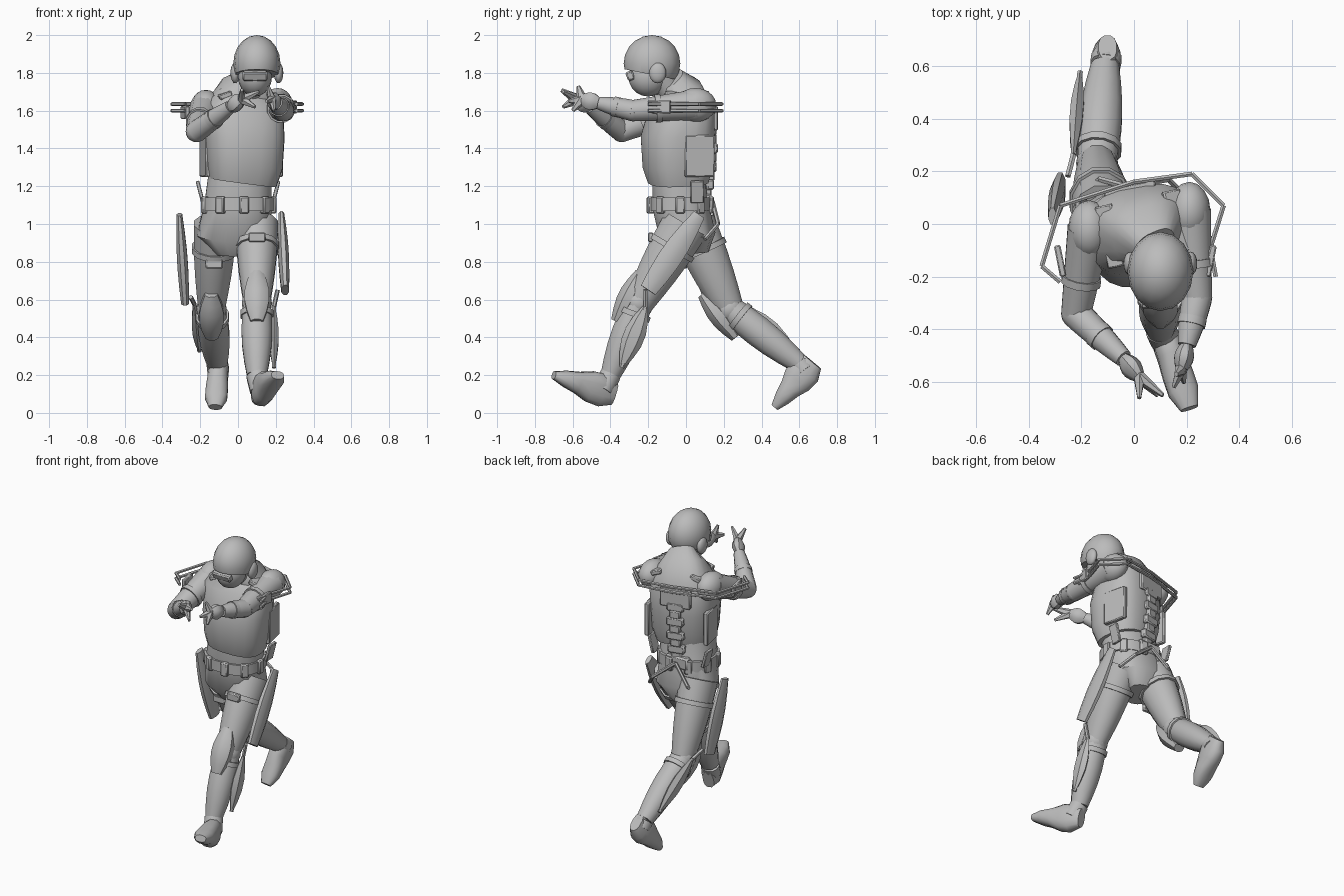
import bpy, bmesh, math
from mathutils import Vector, Matrix

default_cube = bpy.data.objects.get("Cube")
if default_cube:
    bpy.data.objects.remove(default_cube, do_unlink=True)

grey = bpy.data.materials.new("plain_grey")
grey.use_nodes = True
grey.diffuse_color = (.5, .5, .5, 1)
grey.node_tree.nodes["Principled BSDF"].inputs["Base Color"].default_value = grey.diffuse_color

SIDEWAYS = Vector((1, 0, 0))
UPWARD = Vector((0, 0, 1))


def finish(name, bm):
    """Turn a bmesh into a smooth object that keeps sharp edges."""
    bmesh.ops.recalc_face_normals(bm, faces=bm.faces[:])
    mesh = bpy.data.meshes.new(name)
    bm.to_mesh(mesh)
    bm.free()
    mesh.materials.append(grey)
    mesh.shade_smooth()
    mesh.set_sharp_from_angle(angle=math.radians(40))
    result = bpy.data.objects.new(name, mesh)
    bpy.context.collection.objects.link(result)
    return result


def signed_power(value, exponent):
    return math.copysign(abs(value) ** exponent, value)


def loft(name, stations, sides=12, squareness=1):
    """Skin rings along a path; a station is (centre, half width, half depth)."""
    bm = bmesh.new()
    centres = [Vector(centre) for centre, width, depth in stations]
    rings = []
    for index, (centre, width, depth) in enumerate(stations):
        before = centres[max(index - 1, 0)]
        after = centres[min(index + 1, len(centres) - 1)]
        along = (after - before).normalized()
        across = (SIDEWAYS - along * along.x).normalized()
        outward = along.cross(across)
        ring = []
        for corner in range(sides):
            angle = math.tau * (corner + .5) / sides
            ring.append(bm.verts.new(
                centres[index] + across * width * signed_power(math.cos(angle), squareness)
                + outward * depth * signed_power(math.sin(angle), squareness)))
        rings.append(ring)
    for lower, upper in zip(rings, rings[1:]):
        for corner in range(sides):
            following = (corner + 1) % sides
            bm.faces.new((lower[corner], lower[following], upper[following], upper[corner]))
    bm.faces.new(rings[0])
    bm.faces.new(rings[-1])
    return finish(name, bm)


def limb(name, start, end, start_radius, end_radius, bulge=0, flatness=1, sides=12):
    """Tapered, swelling tube between two points."""
    start, end = Vector(start), Vector(end)
    stations = []
    steps = 5
    for step in range(steps + 1):
        t = step / steps
        radius = start_radius + (end_radius - start_radius) * t + bulge * math.sin(math.pi * t)
        stations.append((start.lerp(end, t), radius * flatness, radius))
    loft(name, stations, sides)


def strap(name, start, end, position, radius, flatness=1):
    """Narrow band around a limb at a fraction of its length."""
    centre = start.lerp(end, position)
    half = (end - start).normalized() * .015
    limb(name, centre - half, centre + half, radius, radius, 0, flatness)


def rod(name, points, radius=.012):
    """Thin jointed strut."""
    bm = bmesh.new()
    points = [Vector(point) for point in points]
    for start, end in zip(points, points[1:]):
        span = end - start
        turn = span.to_track_quat("Z", "Y").to_matrix().to_4x4()
        bmesh.ops.create_cone(bm, cap_ends=True, segments=6, radius1=radius, radius2=radius,
                              depth=span.length, matrix=Matrix.Translation((start + end) / 2) @ turn)
    finish(name, bm)


def box(name, position, size, rotation=(0, 0, 0)):
    bm = bmesh.new()
    bmesh.ops.create_cube(bm, size=1)
    bmesh.ops.scale(bm, vec=size, verts=bm.verts[:])
    bmesh.ops.bevel(bm, geom=bm.edges[:], offset=min(size) / 5, segments=1, affect="EDGES")
    result = finish(name, bm)
    result.location, result.rotation_euler = position, rotation
    return result


def twist(part):
    """Turn an upper body part with the shoulders."""
    pivot = Matrix.Translation((.03, -.03, 0))
    part.matrix_basis = pivot @ Matrix.Rotation(.22, 4, "Z") @ pivot.inverted() @ part.matrix_basis


def ball(name, position, size, trim_normal=None):
    """Ellipsoid, optionally trimmed just below its middle."""
    bm = bmesh.new()
    bmesh.ops.create_uvsphere(bm, u_segments=16, v_segments=10, radius=1)
    bmesh.ops.scale(bm, vec=size, verts=bm.verts[:])
    if trim_normal:
        everything = bm.verts[:] + bm.edges[:] + bm.faces[:]
        bmesh.ops.bisect_plane(bm, geom=everything, plane_co=UPWARD * -.06,
                               plane_no=trim_normal, clear_inner=True)
        bmesh.ops.holes_fill(bm, edges=bm.edges[:])
    finish(name, bm).location = position


def leg(label, outward, hip, knee, ankle, heel, toe):
    """Thigh, shin, boot and the armour that follows them."""
    hip, knee, ankle, heel, toe = map(Vector, (hip, knee, ankle, heel, toe))
    down = (ankle - hip).normalized()
    front = down.cross(SIDEWAYS)
    out = SIDEWAYS * outward
    limb(label + "_thigh", hip, knee, .13, .08, .01, .9)
    ball(label + "_knee", knee, (.08, .08, .08))
    limb(label + "_shin", knee, ankle, .075, .055, .018)
    # Boot: shaft, then a sole that thins toward the toe
    limb(label + "_boot_shaft", ankle, heel.lerp(toe, .2), .058, .06)
    widths, depths = (.035, .055, .055, .06, .06, .035), (.06, .09, .085, .06, .045, .022)
    loft(label + "_boot", [(heel.lerp(toe, index / 5), width, depth)
                           for index, (width, depth) in enumerate(zip(widths, depths))], 12, .8)
    pad = knee + front * .065
    limb(label + "_knee_pad", pad - down * .15, pad + down * .14, .03, .03, .03, 1.2, 8)
    strap(label + "_thigh_strap", hip, knee, .3, .135, .9)
    strap(label + "_knee_strap", knee, ankle, .15, .09)
    box(label + "_thigh_buckle", hip.lerp(knee, .3) + front * .125, (.09, .03, .05))
    # Calf plate with its strut
    plate_top = knee + out * .09 - front * .04
    plate_end = plate_top + (ankle - knee) * .85
    limb(label + "_calf_plate", plate_top, plate_end, .015, .012, .045, .5, 6)
    rod(label + "_calf_strut", [knee + out * .11 - down * .08, plate_top, plate_end])


def arm(label, shoulder, elbow, wrist, palm, fingertips):
    """Upper arm, forearm, cuffs and a hand with spread fingers."""
    shoulder, elbow, wrist, palm = map(Vector, (shoulder, elbow, wrist, palm))
    ball(label + "_shoulder", shoulder, (.08, .11, .09))
    limb(label + "_upper_arm", shoulder, elbow, .085, .058)
    ball(label + "_elbow", elbow, (.057, .057, .057))
    limb(label + "_forearm", elbow, wrist, .058, .035, .005)
    strap(label + "_upper_cuff", shoulder, elbow, .6, .077)
    strap(label + "_lower_cuff", elbow, wrist, .5, .055)
    limb(label + "_palm", wrist, palm, .03, .03, .02, .8, 8)
    for tip in fingertips:
        limb(label + "_finger", palm, tip, .03, .01, 0, .8, 6)


# Torso
loft("pelvis", [((-.02, .02, .84), .1, .1), ((-.02, .01, .93), .2, .15),
                ((0, -.03, 1.1), .18, .15), ((.01, -.04, 1.25), .17, .14)], 16, .85)
twist(loft("vest", [((.02, -.04, 1.22), .18, .155), ((.03, -.045, 1.3), .2, .18),
                    ((.03, -.045, 1.45), .21, .19), ((.03, -.02, 1.62), .21, .165),
                    ((.05, -.04, 1.72), .14, .11), ((.07, -.09, 1.77), .08, .07)], 20, .75))
limb("neck", (.06, -.08, 1.7), (.09, -.15, 1.8), .07, .07)
loft("belt", [((0, -.03, height), .19, .16) for height in (1.07, 1.14)], 20, .8)
pouches = 9
for index in range(pouches):
    angle = math.tau * index / pouches
    box("belt_pouch", (.185 * math.cos(angle), .16 * math.sin(angle) - .03, 1.1),
        (.035, .05, .09), (0, 0, angle))
for side in (-1, 1):
    twist(box("vest_side_panel", (.03 + side * .195, .03, 1.36), (.03, .16, .22)))
    twist(box("shoulder_strap", (.04 + side * .13, -.02, 1.68), (.07, .24, .03), (0, side * .35, 0)))
    box("waist_flap", (side * .2, .06, 1.17), (.02, .07, .12), (0, side * .25, 0))
    rod("hip_strut", [(-.02, .14, 1.12), (side * .13, .17, 1), (side * .2, .1, .92)])

# Head
head = Vector((.1, -.18, 1.85))
ball("face", head - Vector((.01, .02, .07)), (.09, .105, .105))
ball("helmet", head, (.125, .15, .15), (0, .2, 1))
box("goggles", head - Vector((.01, .115, .065)), (.13, .04, .05), (.4, 0, 0))
for side in (-1, 1):
    ball("ear_cup", head + Vector((side * .115, .03, -.05)), (.025, .045, .055))

# Striding legs with long thigh blades
leg("left", 1, hip=(.1, 0, 1), knee=(.1, -.25, .58), ankle=(.1, -.4, .2),
    heel=(.1, -.38, .1), toe=(.21, -.7, .2))
leg("right", -1, hip=(-.12, .03, 1), knee=(-.14, .23, .55), ankle=(-.11, .6, .26),
    heel=(-.1, .67, .27), toe=(-.12, .47, .03))
limb("left_thigh_blade", (.23, .07, 1.05), (.25, -.2, .65), .035, .05, .025, .45, 8)
limb("right_thigh_blade", (-.31, .03, 1.05), (-.28, .15, .58), .035, .05, .025, .45, 8)

# Raised arms
arm("left", shoulder=(.21, .05, 1.63), elbow=(.24, -.28, 1.6), wrist=(.2, -.46, 1.64),
    palm=(.18, -.55, 1.66), fingertips=[(.16, -.57, 1.73), (.15, -.62, 1.65), (.19, -.6, 1.6)])
arm("right", shoulder=(-.17, -.02, 1.62), elbow=(-.22, -.34, 1.49), wrist=(-.04, -.51, 1.62),
    palm=(.02, -.58, 1.66), fingertips=[(.11, -.65, 1.7), (.09, -.65, 1.62), (.02, -.66, 1.71)])

# Back frame: overlapping spine, plates and paired shoulder struts
segments = 10
for index in range(segments):
    t = index / segments
    twist(box("spine_segment", (.02, .115 + .03 * math.sin(math.pi * t), 1.16 + t * .48),
              (.07 + .04 * (index % 2), .04, .055)))
twist(box("upper_back_plate", (.02, .14, 1.56), (.2, .03, .13)))
box("lower_back_plate", (-.02, .11, 1.12), (.16, .05, .08))
for height in (1.6, 1.635):
    rod("left_shoulder_strut", [(0, .16, height), (.22, .19, height), (.34, .07, height),
                                (.29, -.09, height), (.31, -.2, height)], .01)
    rod("right_shoulder_strut", [(0, .16, height), (-.28, .07, height),
                                 (-.35, -.16, height), (-.28, -.22, height)], .01)
box("left_arm_plate", (.29, -.14, 1.62), (.025, .12, .07), (0, 0, -.2))
box("right_arm_plate", (-.28, -.14, 1.59), (.025, .12, .07), (0, 0, .2))
